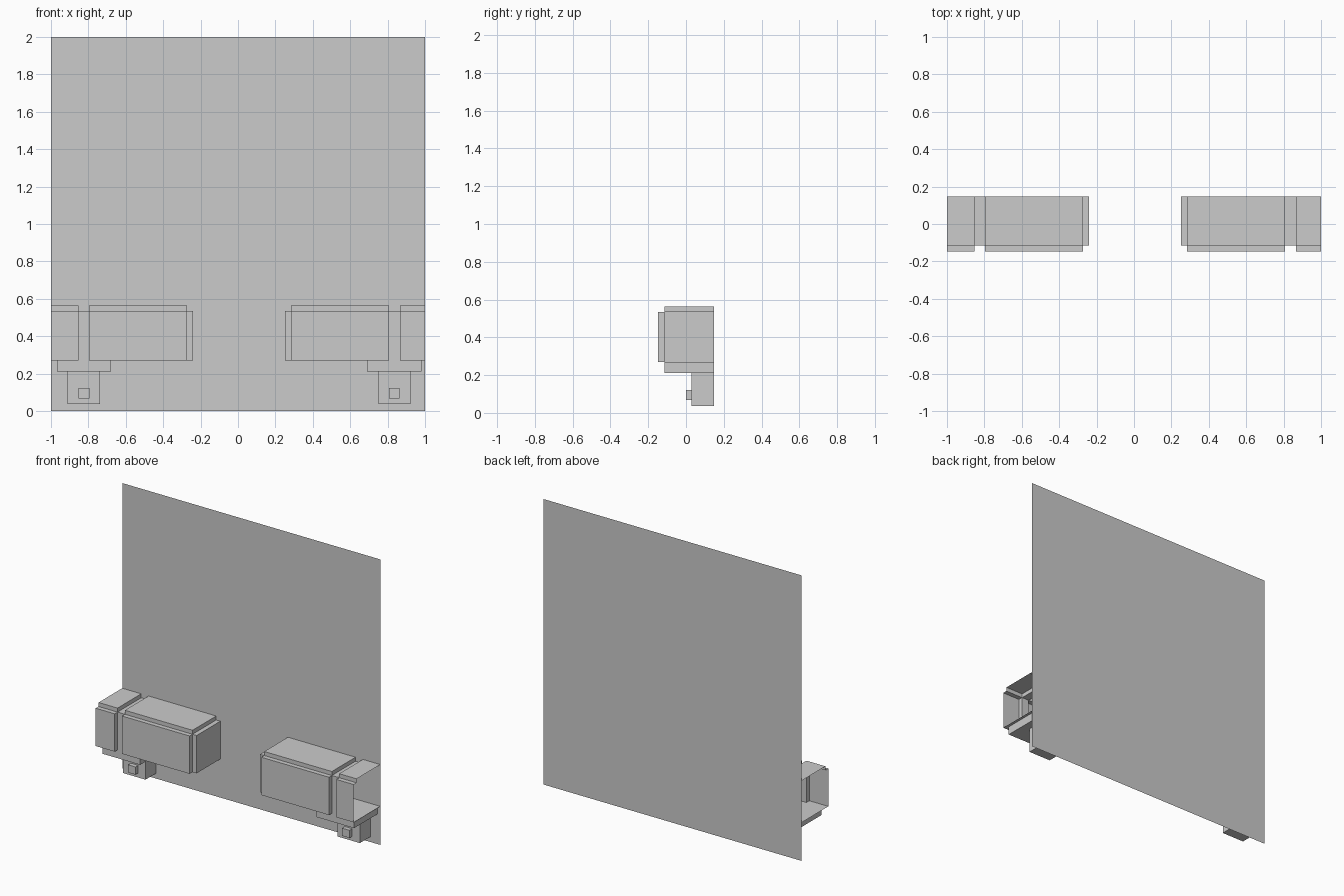
import bpy, bmesh
from mathutils import Vector

if "Cube" in bpy.data.objects:
    bpy.data.objects.remove(bpy.data.objects["Cube"])

BACK, FRONT, FACE = 0.147, -0.115, -0.147   # wall plane, core front, raised panel front
FLOOR, TOP, CAP = 0.27, 0.535, 0.563        # heights of the planter shell


def box(name, x, y, z, skip=()):
    """Box over the given ranges; skip lists open sides such as '+x' or '-z'."""
    x = sorted(x)
    bm = bmesh.new()
    bmesh.ops.create_cube(bm, size=1)
    lo, hi = Vector((x[0], y[0], z[0])), Vector((x[1], y[1], z[1]))
    bm.normal_update()
    gone = [f for f in bm.faces for s in skip
            if f.normal["xyz".index(s[1])] * (1 if s[0] == "+" else -1) > 0.9]
    for v in bm.verts:
        v.co = Vector([lo[i] + (v.co[i] + 0.5) * (hi[i] - lo[i]) for i in range(3)])
    bmesh.ops.delete(bm, geom=gone, context="FACES")
    mesh = bpy.data.meshes.new(name)
    bm.to_mesh(mesh)
    bm.free()
    ob = bpy.data.objects.new(name, mesh)
    bpy.context.collection.objects.link(ob)
    return ob


# Thin wall sheet behind everything
box("wall_sheet", (-1, 1), (BACK, BACK + 0.01), (0, 2), ("+x", "-x", "+y", "+z", "-z"))

# Hollow paneled housing on each side, cut off open at the wall's edge
for side, s in (("right", 1), ("left", -1)):
    def px(*xs):
        off = 0 if s == 1 else 0.012
        return [s * a if a == 1 else s * a + off for a in xs]
    outer, inner = ("+x", "-x") if s == 1 else ("-x", "+x")

    # Raised panels: long section and short section at the edge
    for part, xr, cut in (("long", (0.284, 0.808), ()), ("end", (0.865, 1), (outer,))):
        box(f"{side}_{part}_front_panel", px(*xr), (FACE, FRONT), (FLOOR, TOP), ("+y",) + cut)
        box(f"{side}_{part}_top_panel", px(*xr), (FRONT, BACK), (TOP, CAP), ("-z", "+y") + cut)
    box(f"{side}_side_panel", px(0.252, 0.284), (FRONT, BACK), (FLOOR, TOP), (outer, "+y"))

    # Recessed strip between the sections, and the floor
    box(f"{side}_recess", px(0.808, 0.865), (FRONT, BACK), (FLOOR, TOP),
        ("+x", "-x", "+y", "-z"))
    box(f"{side}_floor", px(0.284, 1), (FRONT, BACK), (FLOOR - 0.01, FLOOR),
        ("+x", "-x", "+y", "-y", "-z"))

    # Bracket, foot and small knob below
    box(f"{side}_bracket", px(0.69, 0.98), (FRONT, BACK), (0.212, FLOOR), ("+z", "+y"))
    box(f"{side}_foot", px(0.75, 0.923), (0.03, BACK), (0.037, 0.212), ("+z", "+y"))
    box(f"{side}_knob", px(0.807, 0.864), (0.0, 0.03), (0.068, 0.122), ("+y",))
